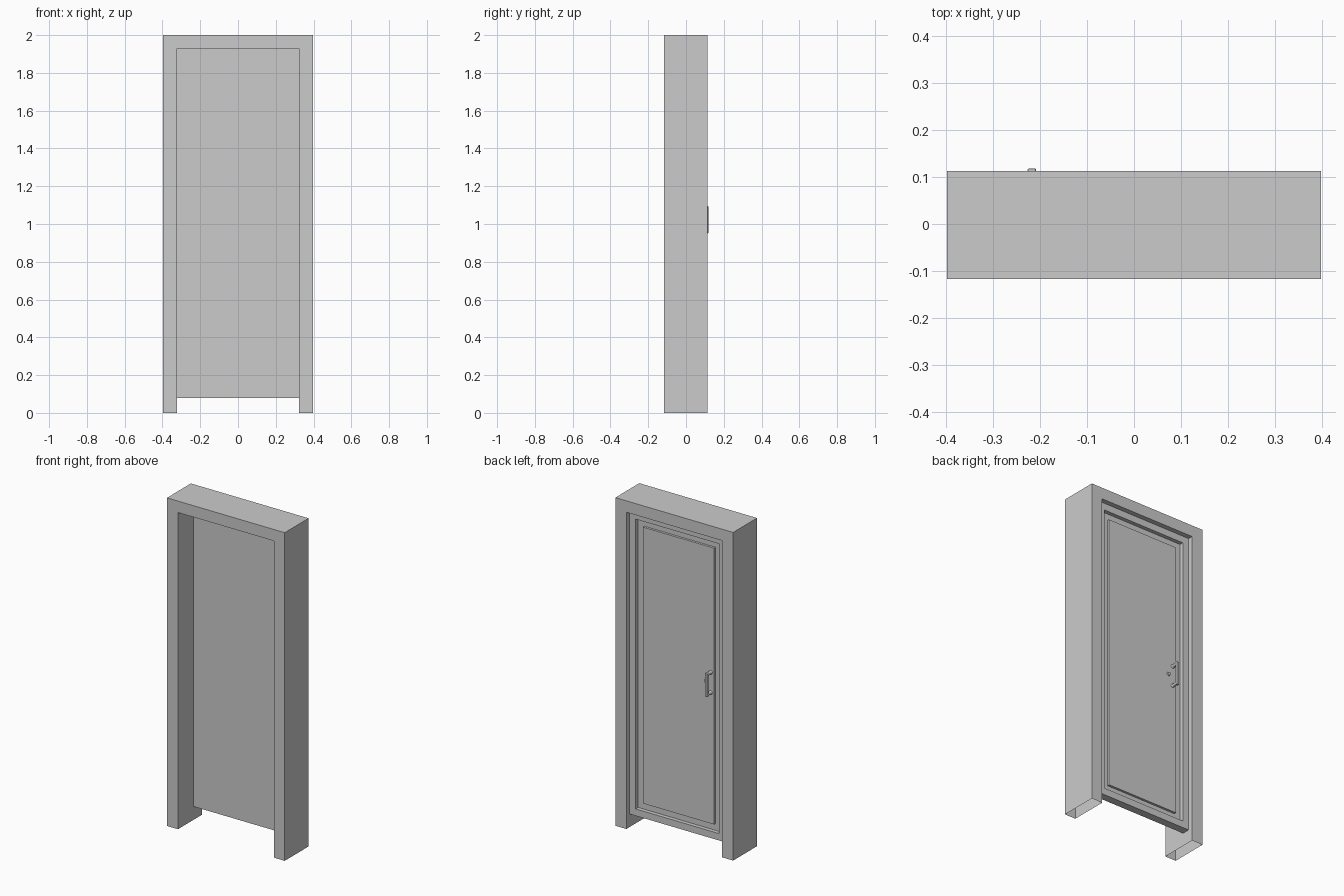
import bpy, bmesh, math
from mathutils import Matrix, Vector

if "Cube" in bpy.data.objects:
    bpy.data.objects.remove(bpy.data.objects["Cube"])


def finish(bm, name, recalc=True):
    if recalc:
        bmesh.ops.recalc_face_normals(bm, faces=bm.faces)
    me = bpy.data.meshes.new(name)
    bm.to_mesh(me)
    bm.free()
    ob = bpy.data.objects.new(name, me)
    bpy.context.collection.objects.link(ob)
    return ob


def box(bm, x0, x1, y0, y1, z0, z1):
    m = Matrix.Translation(((x0 + x1) / 2, (y0 + y1) / 2, (z0 + z1) / 2))
    m = m @ Matrix.Diagonal((x1 - x0, y1 - y0, z1 - z0, 1))
    return bmesh.ops.create_cube(bm, size=1, matrix=m)


def cone_y(bm, x, z, y0, y1, r0, r1, sides=16):
    # round part running along +y from radius r0 to r1
    m = Matrix.Translation((x, (y0 + y1) / 2, z)) @ Matrix.Rotation(-math.pi / 2, 4, 'X')
    bmesh.ops.create_cone(bm, cap_ends=True, segments=sides, radius1=r0,
                          radius2=r1, depth=y1 - y0, matrix=m)


W, IN, TOP, HEAD = 0.397, 0.323, 2.0, 1.93
FRONT, BACK = -0.117, 0.113

# Door frame: hollow arch, open under the legs
bm = bmesh.new()
outline = [(-W, 0), (-W, TOP), (W, TOP), (W, 0), (IN, 0), (IN, HEAD), (-IN, HEAD), (-IN, 0)]
face = bm.faces.new([bm.verts.new((x, FRONT, z)) for x, z in outline])
ext = bmesh.ops.extrude_face_region(bm, geom=[face], use_keep_orig=True)
verts = [v for v in ext['geom'] if isinstance(v, bmesh.types.BMVert)]
bmesh.ops.translate(bm, verts=verts, vec=(0, BACK - FRONT, 0))
bmesh.ops.recalc_face_normals(bm, faces=bm.faces)
soles = [f for f in bm.faces if all(v.co.z < 1e-5 for v in f.verts)]
bmesh.ops.delete(bm, geom=soles, context='FACES_ONLY')
finish(bm, "door_frame", recalc=False)

# Door leaf: rim, sunken border and raised panel on the back
bm = bmesh.new()
box(bm, -IN, IN, 0.035, 0.083, 0.08, HEAD)
bm.normal_update()
face = max(bm.faces, key=lambda f: f.calc_center_median().y)
for inset, depth in ((0.042, -0.024), (0.041, 0.014)):
    bmesh.ops.inset_region(bm, faces=[face], thickness=inset, use_even_offset=True)
    face = bmesh.ops.extrude_discrete_faces(bm, faces=[face])['faces'][0]
    bmesh.ops.translate(bm, verts=face.verts[:], vec=(0, depth, 0))
finish(bm, "door_leaf")

# Pull handle: bar on two flared posts
HX, PANEL = -0.217, 0.073
bm = bmesh.new()
box(bm, HX - 0.009, HX + 0.009, 0.105, 0.118, 0.95, 1.095)
bmesh.ops.bevel(bm, geom=bm.edges[:], offset=0.003, segments=2, affect='EDGES', profile=0.5)
finish(bm, "handle_bar")
bm = bmesh.new()
for z in (0.961, 1.084):
    cone_y(bm, HX, z, PANEL, 0.079, 0.012, 0.009)
    cone_y(bm, HX, z, 0.078, 0.107, 0.009, 0.009)
finish(bm, "handle_posts")

# Lock button beside the handle
bm = bmesh.new()
cone_y(bm, -0.187, 1.025, PANEL, 0.080, 0.012, 0.010)
finish(bm, "lock_button")

# Smooth only the rounded hardware
for name in ("handle_posts", "lock_button"):
    bpy.ops.object.select_all(action='DESELECT')
    ob = bpy.data.objects[name]
    ob.select_set(True)
    bpy.context.view_layer.objects.active = ob
    bpy.ops.object.shade_smooth_by_angle(angle=math.radians(30))
